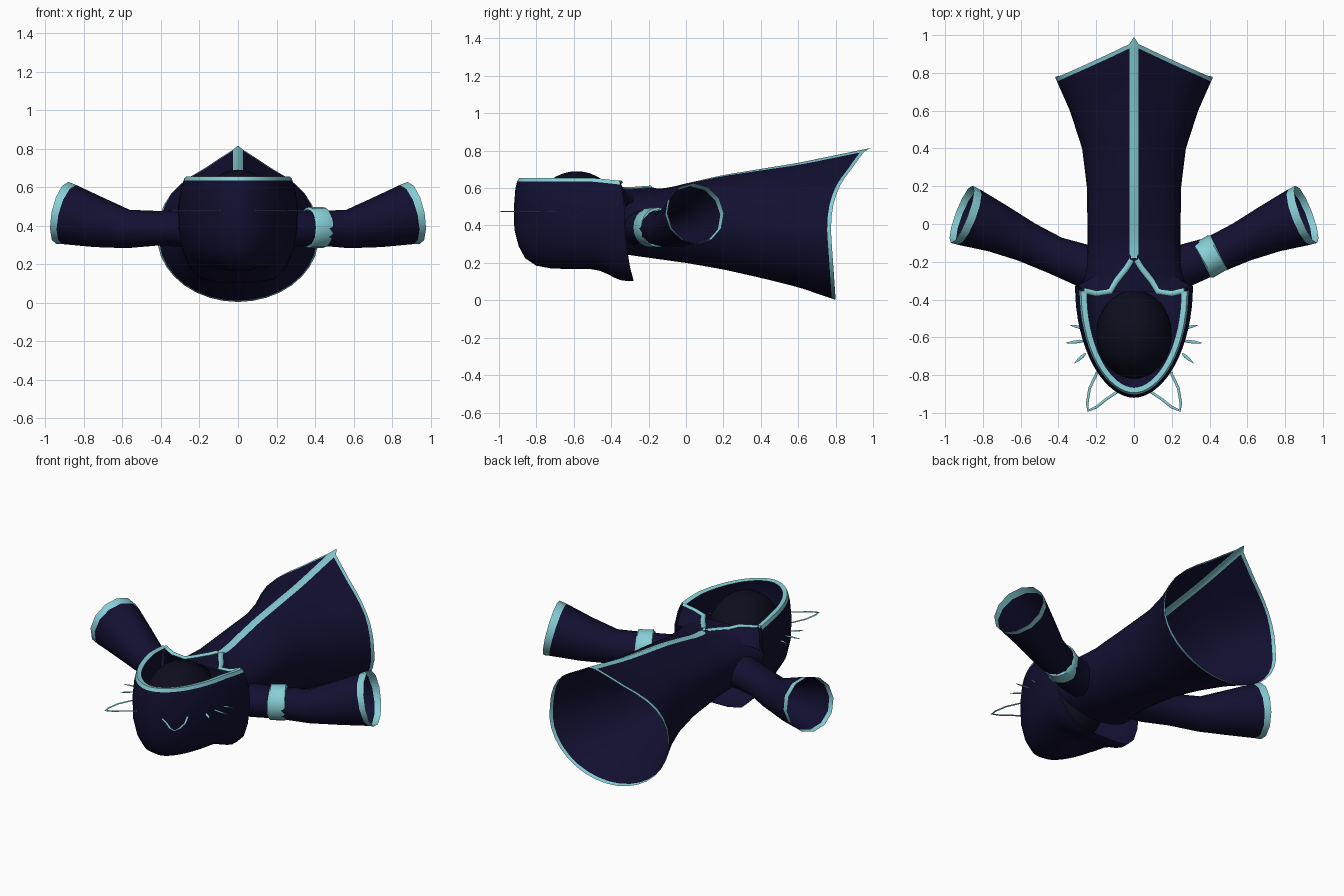
import bpy, math
from mathutils import Vector

if "Cube" in bpy.data.objects:
    bpy.data.objects.remove(bpy.data.objects["Cube"])


def material(name, rgb):
    m = bpy.data.materials.new(name)
    m.use_nodes = True
    m.diffuse_color = (*rgb, 1)
    bsdf = m.node_tree.nodes["Principled BSDF"]
    bsdf.inputs["Base Color"].default_value = (*rgb, 1)
    bsdf.inputs["Roughness"].default_value = 0.9
    return m


NAVY = material("navy cloth", (0.006, 0.005, 0.03))
TEAL = material("pale teal trim", (0.24, 0.62, 0.67))
DARK = material("shadow black", (0.004, 0.004, 0.013))


def table(points, v):
    """Smoothly read a value from (position, value) pairs."""
    if v <= points[0][0]:
        return points[0][1]
    for (a, p), (b, q) in zip(points, points[1:]):
        if v <= b:
            return p + (q - p) * (v - a) / (b - a)
    return points[-1][1]


def finish(obj, mats, mirror, angle=50):
    for m in mats:
        obj.data.materials.append(m)
    bpy.ops.object.select_all(action='DESELECT')
    obj.select_set(True)
    bpy.context.view_layer.objects.active = obj
    bpy.ops.object.shade_smooth_by_angle(angle=math.radians(angle))
    if mirror:
        mod = obj.modifiers.new("mirror", 'MIRROR')
        mod.use_clip = True
        mod.merge_threshold = 0.0005


def loft(name, rows, mats, closed=False, mirror=True, paint=None, angle=50):
    """Skin a list of equal rows; paint(row, column, centre) picks the material."""
    n = len(rows[0])
    verts = [tuple(p) for r in rows for p in r]
    faces, where = [], []
    for i in range(len(rows) - 1):
        for j in range(n if closed else n - 1):
            k = (j + 1) % n
            faces.append((i * n + j, i * n + k, (i + 1) * n + k, (i + 1) * n + j))
            where.append((i, j))
    mesh = bpy.data.meshes.new(name)
    mesh.from_pydata(verts, [], faces)
    if paint:
        for f, (i, j) in zip(mesh.polygons, where):
            f.material_index = paint(i, j, f.center)
    obj = bpy.data.objects.new(name, mesh)
    bpy.context.collection.objects.link(obj)
    finish(obj, mats, mirror, angle)
    return obj


def tube(name, path, radii, mats, sides=12, **kw):
    """Rings with (sideways, upright) radii along a path."""
    pts = [Vector(p) for p in path]
    rows = []
    for i, p in enumerate(pts):
        t = (pts[min(i + 1, len(pts) - 1)] - pts[max(i - 1, 0)]).normalized()
        side = t.cross(Vector((0, 0, 1))).normalized()
        up = side.cross(t)
        rx, rz = radii[i] if isinstance(radii, list) else radii
        ring = [2 * math.pi * k / sides for k in range(sides)]
        rows.append([p + side * rx * math.cos(a) + up * rz * math.sin(a) for a in ring])
    return loft(name, rows, mats, closed=True, **kw)


# Robe body: flared tube with a peaked front seam and a slanted hem
WIDTH = [(-.36, .295), (-.28, .26), (-.1, .245), (.2, .25), (.4, .275), (.6, .34), (.78, .42)]
TOP = [(-.36, .59), (-.1, .6), (0, .625), (.2, .67), (.6, .735), (.99, .815)]
BOTTOM = [(-.36, .25), (0, .2), (.2, .165), (.4, .12), (.6, .07), (.8, .003)]
MIDDLE = [(-.36, .41), (.2, .41), (.78, .34)]
COLS, ROWS = 18, 22


def body_point(u, j):
    hem_angle = math.pi * j / COLS
    if hem_angle < math.pi / 2:
        hem = .99 - .215 * math.sin(hem_angle)
    else:
        hem = .775 - .025 * math.cos(hem_angle)
    y = -.36 + u * (hem + .36)
    w, zm = table(WIDTH, y), table(MIDDLE, y)
    seam = math.asin(.025 / w)
    a = 0 if j == 0 else seam + (math.pi - seam) * (j - 1) / (COLS - 1)
    x, c = w * math.sin(a), math.cos(a)
    if c < 0:
        return (x, y, zm + (zm - table(BOTTOM, y)) * c)
    peak = .07 * max(0, min(1, (y + .1) / .8))
    power = .65 + .2 * max(0, min(1, (y + .3) / .6))
    z = zm + (table(TOP, y) - peak - zm) * c ** power
    return (x, y, z + peak * max(0, 1 - x / .2) ** 1.4)


steps = [.982 * i / ROWS for i in range(ROWS + 1)] + [1]
loft("robe_body", [[body_point(u, j) for j in range(COLS + 1)] for u in steps], [NAVY, TEAL],
     paint=lambda i, j, c: int(i == ROWS or (j == 0 and c.y > -.2)))

# Hood: bowl of horizontal U levels (height, half width, front, back), with a trimmed rim
LEVELS = [(.65, .25, -.865, -.355), (.655, .28, -.893, -.355), (.635, .288, -.903, -.35),
          (.6, .298, -.912, -.34), (.5, .312, -.92, -.33), (.38, .308, -.918, -.325),
          (.29, .29, -.895, -.315), (.225, .25, -.86, -.3), (.185, .19, -.8, -.285),
          (.17, .1, -.72, -.28), (.168, 0, -.64, -.28)]


def hood_row(z, w, front, back):
    row = []
    for k in range(17):
        a = math.pi / 2 * k / 16
        y = back + (front - back) * math.cos(a)
        s = max(0, min(1, (y + .5) / .18))
        drop = .065 * s * s * (3 - 2 * s) * max(0, min(1, (.32 - z) / .14))
        sag = .02 * s * max(0, min(1, (z - .5) / .1))
        row.append((w * math.sin(a) ** 1.05, y, z - drop - sag))
    return row


loft("hood", [hood_row(*lv) for lv in LEVELS], [NAVY, TEAL], paint=lambda i, j, c: int(i < 2))

# Dark rounded void inside the hood
bpy.ops.mesh.primitive_uv_sphere_add(segments=32, ring_count=20, radius=1, location=(0, -.585, .45))
void = bpy.context.object
void.name = "hood_void"
void.scale = (.2, .235, .24)
finish(void, [DARK], False)

# Collar: shoulder fold and its trim joining the hood rim to the front seam
collar = [(.268, -.352, .632), (.2, -.368, .612), (.125, -.357, .6),
          (.092, -.3, .597), (.04, -.235, .602), (.012, -.19, .605)]
fold = [(.295, -.325, .5), (.25, -.3, .52), (.2, -.26, .535),
        (.15, -.22, .555), (.08, -.18, .585), (.02, -.16, .6)]
loft("collar_fold", [collar, fold], [NAVY])
tube("collar_trim", collar, (.015, .009), [TEAL], sides=6)

# Sleeves: flared twelve-sided tubes with trimmed open cuffs
tube("sleeve",
     [(.12, -.24, .39), (.27, -.22, .385), (.42, -.165, .386), (.57, -.095, .382),
      (.72, -.025, .415), (.875, .037, .457), (.912, .051, .465)],
     [(.12, .11), (.113, .095), (.1, .09), (.108, .1), (.13, .13), (.158, .158), (.162, .165)],
     [NAVY, TEAL], paint=lambda i, j, c: int(i == 5))

# Band around the left sleeve only
tube("left_arm_band",
     [(.362, -.197, .39), (.368, -.194, .39), (.442, -.15, .39), (.448, -.147, .39)],
     [(.095, .093), (.104, .106), (.104, .106), (.095, .093)],
     [TEAL], sides=20, mirror=False)

# Flat wire ears on the hood
tube("ear_outline",
     [(.09, -.89, .475), (.15, -.93, .475), (.2, -.97, .475), (.243, -.988, .475),
      (.248, -.95, .475), (.235, -.87, .475), (.195, -.785, .475)],
     (.007, .003), [TEAL], sides=6)

# Whiskers: thin leaf plates
whiskers = [((.25, -.555), (.34, -.535)), ((.26, -.618), (.362, -.63)), ((.255, -.685), (.315, -.737))]
for n, (a, b) in enumerate(whiskers):
    path = [(a[0] + (b[0] - a[0]) * s, a[1] + (b[1] - a[1]) * s, .475) for s in (0, .3, .65, 1)]
    tube(f"whisker_{n + 1}", path, [(.004, .002), (.009, .003), (.007, .003), (.001, .001)],
         [TEAL], sides=6)
